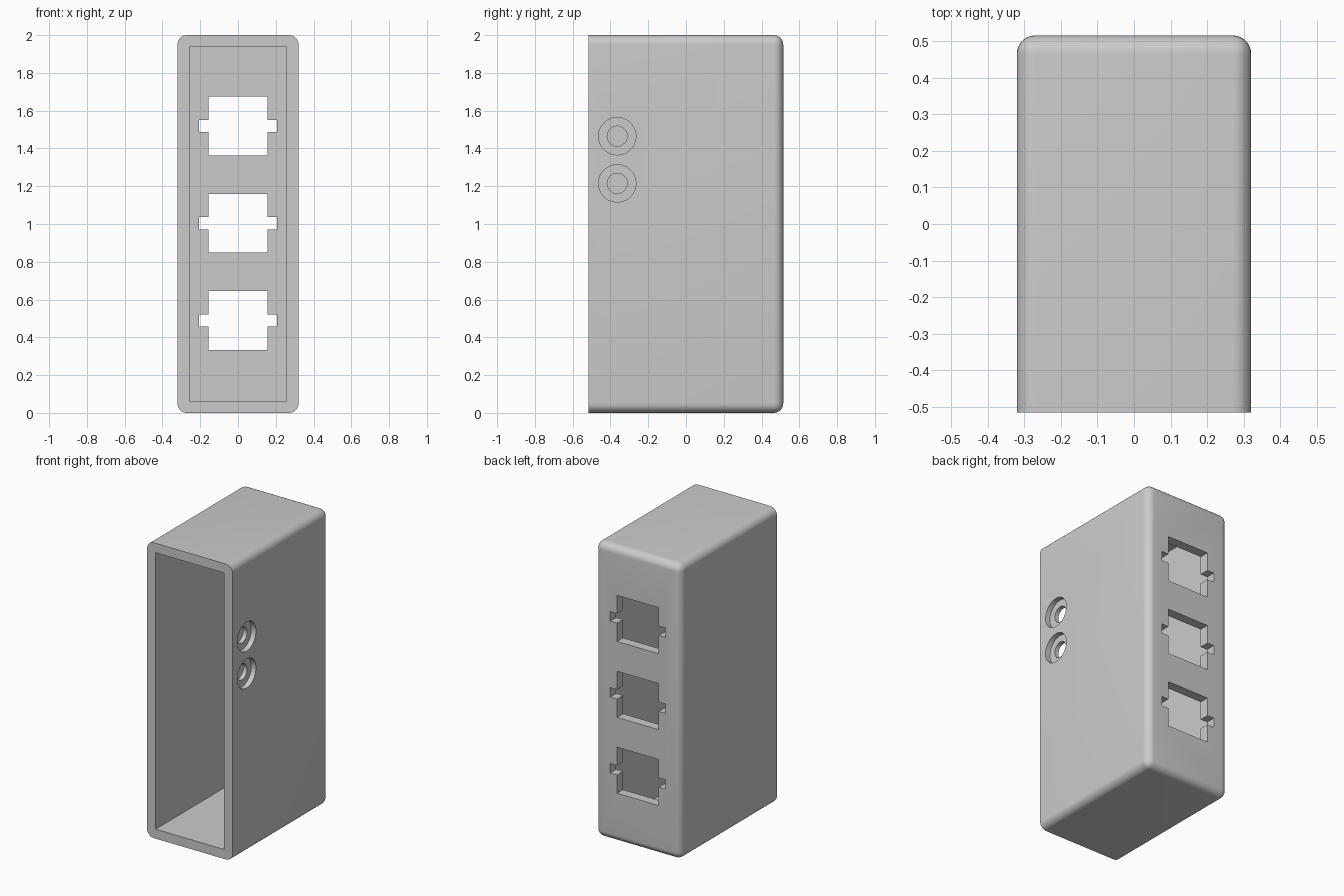
import bpy
import bmesh
import math
from mathutils import Matrix, Vector

if "Cube" in bpy.data.objects:
    bpy.data.objects.remove(bpy.data.objects["Cube"], do_unlink=True)

W, D, H = 0.64, 1.03, 2.0      # outer size
WALL = 0.064                   # wall thickness
EDGE = 0.05                    # rounding radius
FRONT, BACK = -D / 2, D / 2

grey = bpy.data.materials.new("plastic grey")
grey.use_nodes = True
grey.diffuse_color = (0.6, 0.6, 0.6, 1)
grey.node_tree.nodes["Principled BSDF"].inputs["Base Color"].default_value = (0.6, 0.6, 0.6, 1)


def finish(name, bm):
    mesh = bpy.data.meshes.new(name)
    bmesh.ops.recalc_face_normals(bm, faces=bm.faces)
    bm.to_mesh(mesh)
    bm.free()
    mesh.materials.append(grey)
    obj = bpy.data.objects.new(name, mesh)
    bpy.context.collection.objects.link(obj)
    return obj


def block(name, low, high, round_edges=False):
    low, high = Vector(low), Vector(high)
    bm = bmesh.new()
    size = Matrix.Diagonal((*(high - low), 1))
    bmesh.ops.create_cube(bm, size=1, matrix=Matrix.Translation((low + high) / 2) @ size)
    if round_edges:
        # The open front rim stays sharp
        edges = [e for e in bm.edges if any(v.co.y > 0 for v in e.verts)]
        bmesh.ops.bevel(bm, geom=edges, offset=EDGE, segments=8, profile=0.5,
                        affect='EDGES', clamp_overlap=True)
    return finish(name, bm)


def socket_cutter(z):
    # Rectangle with a small notch on each side
    half, notch, tall, slim = 0.156, 0.207, 0.156, 0.032
    side = [(half, -tall), (half, -slim), (notch, -slim),
            (notch, slim), (half, slim), (half, tall)]
    outline = side + [(-x, -h) for x, h in side]
    bm = bmesh.new()
    face = bm.faces.new([bm.verts.new((x, BACK - 0.2, z + h)) for x, h in outline])
    grown = bmesh.ops.extrude_face_region(bm, geom=[face])["geom"]
    bmesh.ops.translate(bm, vec=(0, 0.4, 0),
                        verts=[v for v in grown if isinstance(v, bmesh.types.BMVert)])
    return finish("socket_cutter", bm)


def bore_cutter(z, radius, x_low, x_high):
    bm = bmesh.new()
    place = Matrix.Translation(((x_low + x_high) / 2, -0.364, z)) @ Matrix.Rotation(math.pi / 2, 4, 'Y')
    bmesh.ops.create_cone(bm, cap_ends=True, segments=48, radius1=radius,
                          radius2=radius, depth=x_high - x_low, matrix=place)
    return finish("bore_cutter", bm)


# Rounded housing
housing = block("housing", (-W / 2, FRONT, 0), (W / 2, BACK, H), True)

# Hollow interior, three socket openings and two counterbored screw holes
cutters = [block("cavity_cutter", (WALL - W / 2, FRONT - 0.1, WALL),
                 (W / 2 - WALL, BACK - WALL, H - WALL))]
cutters += [socket_cutter(1.004 + i * 0.514) for i in (-1, 0, 1)]
for z in (1.215, 1.465):
    cutters.append(bore_cutter(z, 0.053, W / 2 - 0.15, W / 2 + 0.1))
    cutters.append(bore_cutter(z, 0.099, W / 2 - 0.035, W / 2 + 0.1))

bpy.context.view_layer.objects.active = housing
for cutter in cutters:
    cut = housing.modifiers.new("cut", 'BOOLEAN')
    cut.operation = 'DIFFERENCE'
    cut.solver = 'EXACT'
    cut.object = cutter
    bpy.ops.object.modifier_apply(modifier=cut.name)
    bpy.data.objects.remove(cutter, do_unlink=True)

# Smooth roundings, crisp cut edges
bpy.ops.object.select_all(action='DESELECT')
housing.select_set(True)
bpy.ops.object.shade_smooth_by_angle(angle=math.radians(30))
